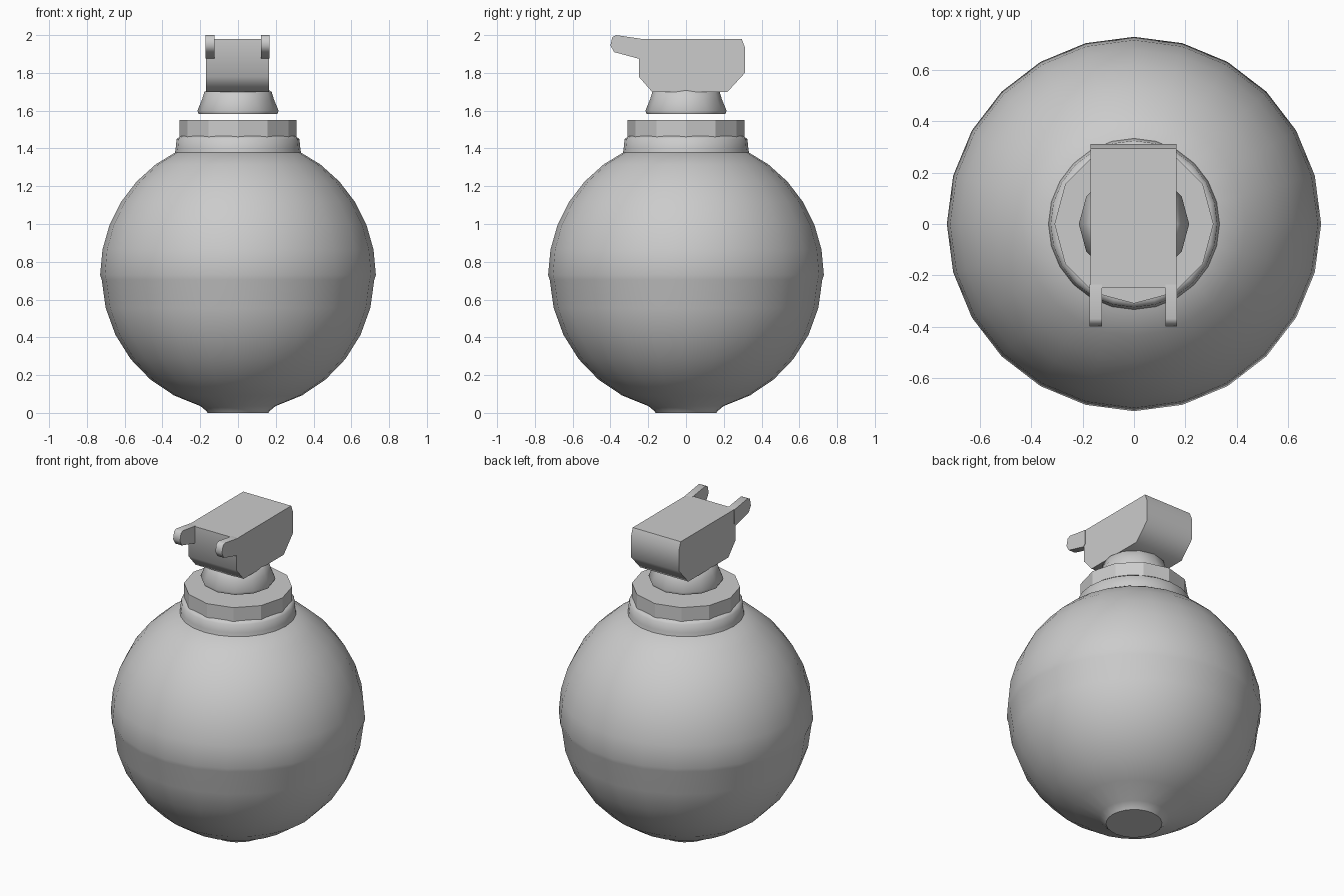
import bpy, bmesh, math

if "Cube" in bpy.data.objects:
    bpy.data.objects.remove(bpy.data.objects["Cube"])


def finish(name, bm, angle):
    bmesh.ops.recalc_face_normals(bm, faces=bm.faces)
    mesh = bpy.data.meshes.new(name)
    bm.to_mesh(mesh)
    bm.free()
    ob = bpy.data.objects.new(name, mesh)
    bpy.context.collection.objects.link(ob)
    bpy.ops.object.select_all(action='DESELECT')
    ob.select_set(True)
    bpy.context.view_layer.objects.active = ob
    bpy.ops.object.shade_smooth_by_angle(angle=math.radians(angle))
    return ob


def lathe(name, profile, sides, angle=35, turn=0.0):
    """Revolve (radius, z) points around z and cap both ends."""
    bm = bmesh.new()
    rings = []
    for r, z in profile:
        rings.append([bm.verts.new((r * math.cos(turn + math.tau * i / sides),
                                    r * math.sin(turn + math.tau * i / sides), z))
                      for i in range(sides)])
    for a, b in zip(rings, rings[1:]):
        for i in range(sides):
            j = (i + 1) % sides
            bm.faces.new((a[i], a[j], b[j], b[i]))
    bm.faces.new(rings[0][::-1])
    bm.faces.new(rings[-1])
    return finish(name, bm, angle)


def extrude_x(name, outline, x0, x1, angle=52):
    """Extrude a (y, z) outline from x0 to x1."""
    bm = bmesh.new()
    a = [bm.verts.new((x0, y, z)) for y, z in outline]
    b = [bm.verts.new((x1, y, z)) for y, z in outline]
    bm.faces.new(a)
    bm.faces.new(b[::-1])
    n = len(a)
    for i in range(n):
        j = (i + 1) % n
        bm.faces.new((a[i], b[i], b[j], a[j]))
    return finish(name, bm, angle)


R = 0.73


def arc(r, start, end, steps):
    """Points on a sphere profile, by latitude in degrees."""
    return [(r * math.cos(math.radians(start + (end - start) * k / steps)),
             R + r * math.sin(math.radians(start + (end - start) * k / steps)))
            for k in range(steps + 1)]


# Round body: flat foot, lower half, slight seam, upper half
lower = [(0.16, 0.0), (0.17, 0.012)] + arc(0.722, -74, -2, 6)
upper = arc(R, 0, 64, 6)
lathe("body", lower + upper, 24, 40)

# Shoulder ring and collar
lathe("shoulder_ring", [(0.335, 1.37), (0.33, 1.40), (0.325, 1.45), (0.305, 1.465)], 24, 50)
lathe("collar", [(0.31, 1.46), (0.31, 1.55)], 12, 25)

# Fuse neck floating just above the collar
lathe("fuse_neck", [(0.208, 1.583), (0.215, 1.60), (0.19, 1.66), (0.178, 1.70), (0.16, 1.71)], 12, 50)

# Fuse head block
extrude_x("fuse_head", [(-0.25, 1.98), (0.295, 1.98), (0.312, 1.935), (0.312, 1.80),
                        (0.22, 1.70), (-0.18, 1.70), (-0.25, 1.78)], -0.17, 0.165)

# Pair of front prongs
prong = [(-0.235, 1.98), (-0.37, 2.0), (-0.39, 1.99), (-0.40, 1.945),
         (-0.38, 1.91), (-0.25, 1.875), (-0.235, 1.89)]
for side, x0, x1 in (("left", -0.173, -0.125), ("right", 0.122, 0.168)):
    extrude_x("prong_" + side, prong, x0, x1)
